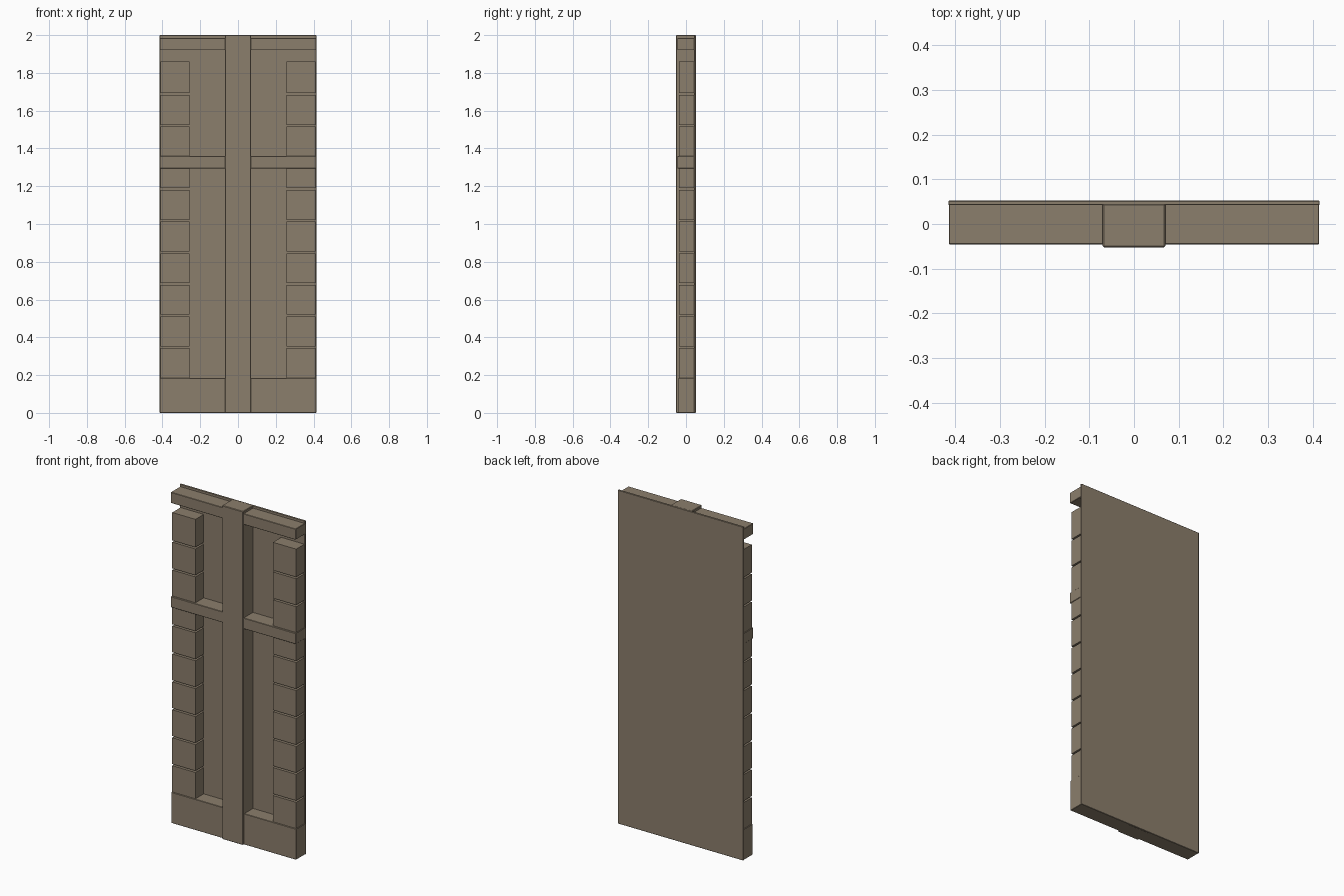
import bpy
import bmesh

cube = bpy.data.objects.get("Cube")
if cube:
    bpy.data.objects.remove(cube, do_unlink=True)

stone = bpy.data.materials.new("taupe stone")
stone.use_nodes = True
colour = (0.26, 0.21, 0.15, 1)
stone.diffuse_color = colour
stone.node_tree.nodes["Principled BSDF"].inputs["Base Color"].default_value = colour

HALF_WIDTH = 0.415
PILLAR = 0.07
PANEL_FRONT = 0.042
BACK = 0.052


def box(name, x, y, z, bevel=0.0):
    """Box spanning the given (min, max) ranges."""
    bm = bmesh.new()
    bmesh.ops.create_cube(bm, size=1)
    for v in bm.verts:
        v.co = [r[0] + (c + 0.5) * (r[1] - r[0]) for c, r in zip(v.co, (x, y, z))]
    mesh = bpy.data.meshes.new(name)
    bm.to_mesh(mesh)
    bm.free()
    mesh.materials.append(stone)
    obj = bpy.data.objects.new(name, mesh)
    bpy.context.collection.objects.link(obj)
    if bevel:
        mod = obj.modifiers.new("edge chamfer", "BEVEL")
        mod.width = bevel
        mod.segments = 1
    return obj


# Flat backing and central pillar
box("back_panel", (-HALF_WIDTH, HALF_WIDTH), (PANEL_FRONT, BACK), (0, 2), 0.002)
box("centre_pillar", (-PILLAR, PILLAR), (-BACK, PANEL_FRONT + 0.004), (0, 2), 0.003)

BASE_TOP = 0.185
BLOCK_TOP = 1.86
COUNT = 10
PITCH = (BLOCK_TOP - BASE_TOP) / COUNT
GAP = 0.01

for side, s in (("left", 1), ("right", -1)):
    def span(inner, outer):
        return tuple(sorted((s * inner, s * outer)))

    # Base and cross rails
    across = span(PILLAR - 0.005, HALF_WIDTH - 0.001)
    box(side + "_base", across, (-0.041, PANEL_FRONT + 0.004), (0, BASE_TOP), 0.002)
    for name, low, high in (("middle_rail", 1.295, 1.36), ("top_rail", 1.92, 1.985)):
        box(f"{side}_{name}", across, (-0.046, PANEL_FRONT + 0.004), (low, high), 0.002)

    # Stacked edge blocks with narrow open joints
    for i in range(COUNT):
        low = BASE_TOP + i * PITCH
        high = low + PITCH - (GAP if i < COUNT - 1 else 0)
        box(f"{side}_edge_block_{i + 1}", span(0.257, HALF_WIDTH - 0.004),
            (-0.036, PANEL_FRONT + 0.004), (low, high))
